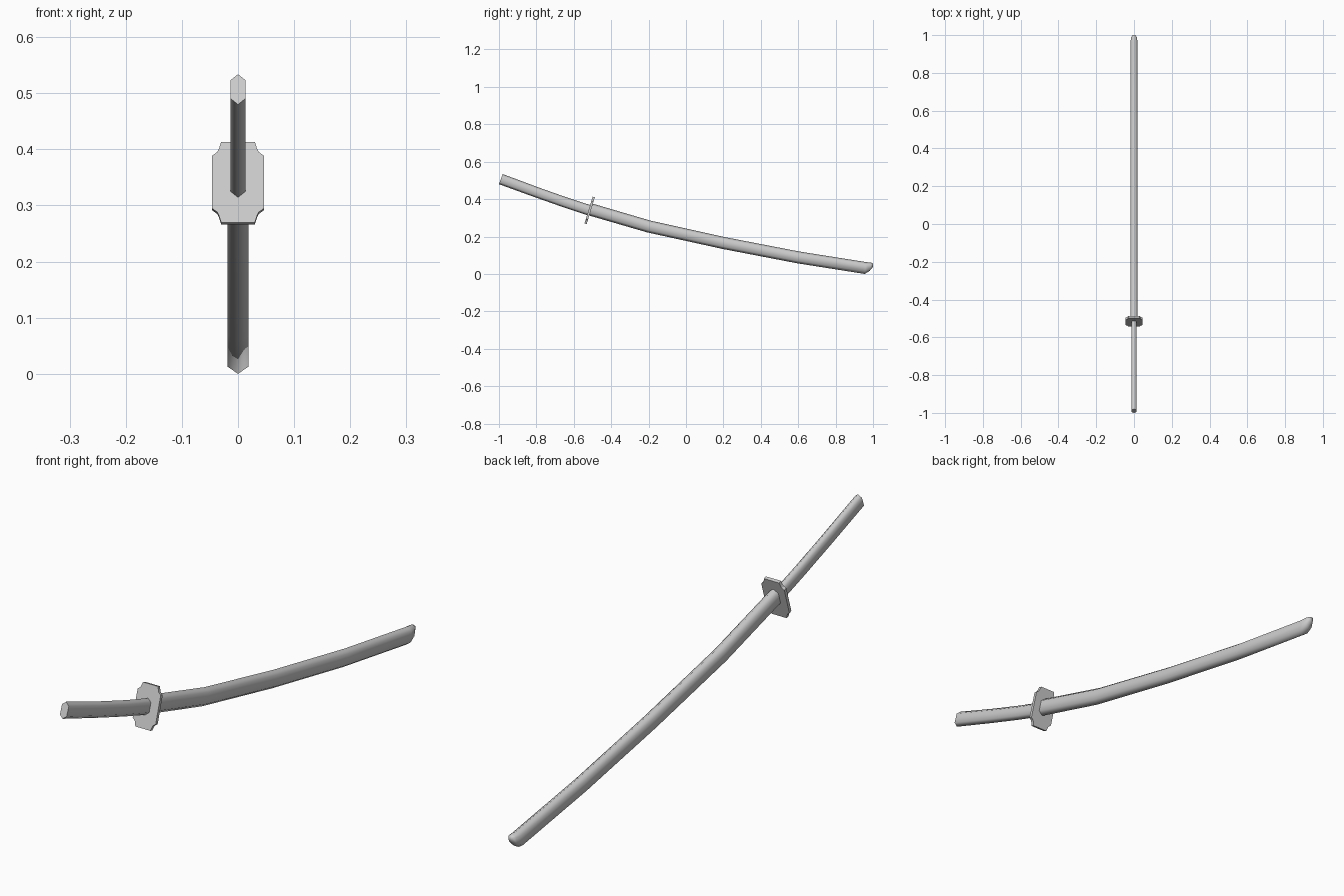
import bpy, bmesh, math
from mathutils import Vector

if "Cube" in bpy.data.objects:
    bpy.data.objects.remove(bpy.data.objects["Cube"])


def make_object(name, bm, angle=None):
    bmesh.ops.recalc_face_normals(bm, faces=bm.faces)
    mesh = bpy.data.meshes.new(name)
    bm.to_mesh(mesh)
    bm.free()
    ob = bpy.data.objects.new(name, mesh)
    bpy.context.collection.objects.link(ob)
    if angle:
        bpy.ops.object.select_all(action='DESELECT')
        bpy.context.view_layer.objects.active = ob
        ob.select_set(True)
        bpy.ops.object.shade_smooth_by_angle(angle=math.radians(angle))
    return ob


def loft(name, sections, shoulder=0.2):
    """Skin pointed hexagon sections: (top y, top z, bottom y, bottom z, half width)."""
    bm = bmesh.new()
    rings = []
    for ty, tz, by, bz, w in sections:
        top, bot = Vector((0, ty, tz)), Vector((0, by, bz))
        ring = []
        for side, t in ((0, 0), (1, shoulder), (1, 1 - shoulder),
                        (0, 1), (-1, 1 - shoulder), (-1, shoulder)):
            ring.append(bm.verts.new(top.lerp(bot, t) + Vector((side * w, 0, 0))))
        rings.append(ring)
    for a, b in zip(rings, rings[1:]):
        for i in range(6):
            j = (i + 1) % 6
            bm.faces.new((a[i], a[j], b[j], b[i]))
    bm.faces.new(rings[0])
    bm.faces.new(rings[-1])
    return make_object(name, bm, 88)


# Grip, gently curved, square cut at the end
loft("handle", [
    (-0.980, 0.534, -1.000, 0.480, 0.0135),
    (-0.790, 0.463, -0.810, 0.411, 0.0135),
    (-0.640, 0.410, -0.657, 0.357, 0.0135),
    (-0.505, 0.366, -0.522, 0.312, 0.0135),
])

# Scabbard, curved with a rounded tip
loft("scabbard", [
    (-0.500, 0.376, -0.520, 0.313, 0.018),
    (-0.190, 0.285, -0.207, 0.222, 0.0185),
    (0.207, 0.197, 0.194, 0.134, 0.0185),
    (0.605, 0.120, 0.594, 0.057, 0.0185),
    (0.965, 0.063, 0.955, 0.000, 0.0185),
    (0.990, 0.060, 0.982, 0.016, 0.0155),
    (1.000, 0.056, 1.000, 0.038, 0.008),
])

# Guard: thin plate with notched corners, tilted square to the grip
quarter = [(0.046, 0.049), (0.037, 0.056), (0.034, 0.062), (0.030, 0.075)]
outline = (quarter + [(-x, z) for x, z in reversed(quarter)]
           + [(-x, -z) for x, z in quarter]
           + [(x, -z) for x, z in reversed(quarter)])
thick = 0.012
bm = bmesh.new()
face = bm.faces.new([bm.verts.new((x, -thick / 2, z)) for x, z in outline])
ext = bmesh.ops.extrude_face_region(bm, geom=[face])
bmesh.ops.translate(bm, vec=(0, thick, 0),
                    verts=[v for v in ext["geom"] if isinstance(v, bmesh.types.BMVert)])
guard = make_object("guard", bm)
guard.location = (0, -0.515, 0.340)
guard.rotation_euler = (math.radians(-17), 0, 0)
